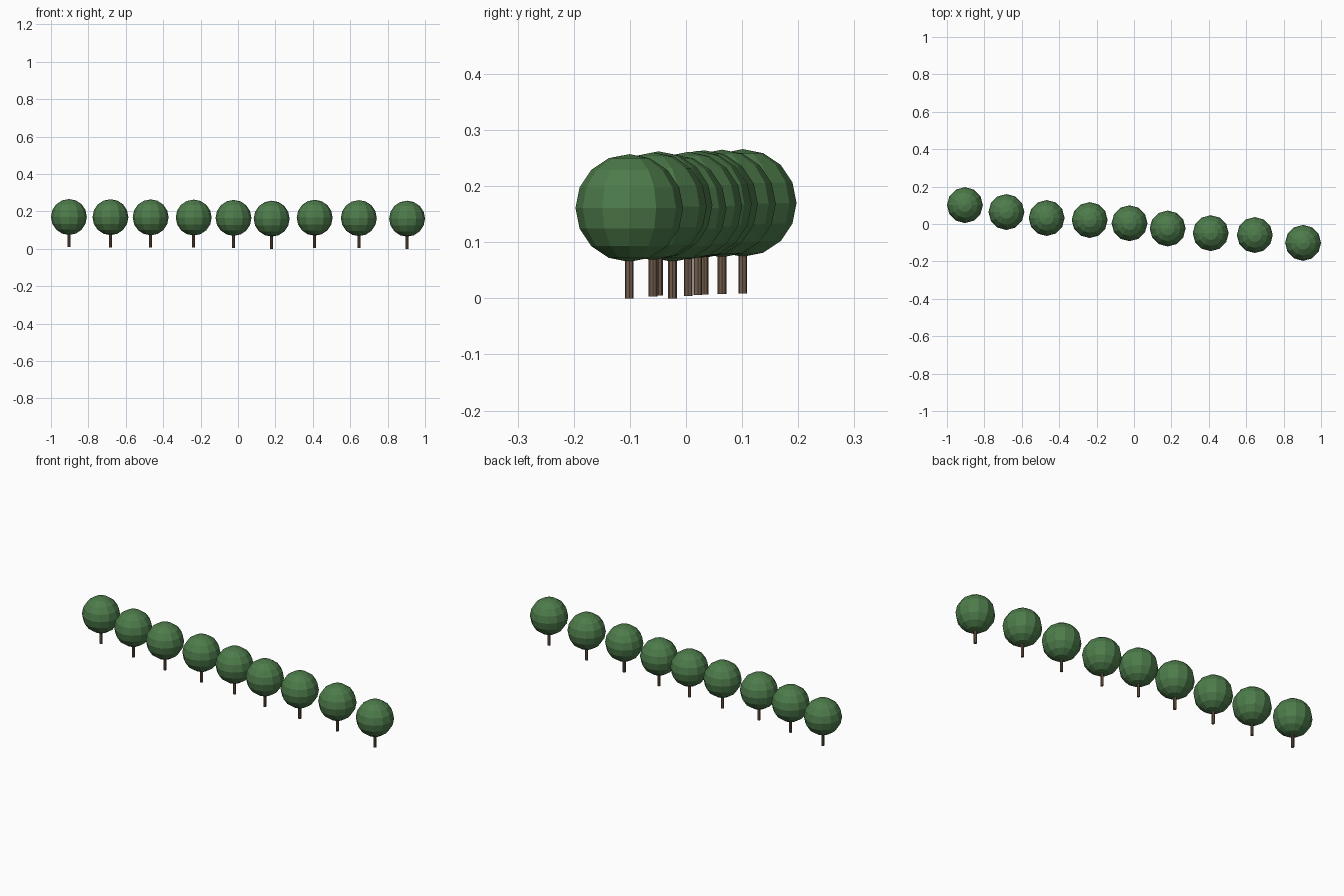
import bpy

if "Cube" in bpy.data.objects:
    bpy.data.objects.remove(bpy.data.objects["Cube"])

def material(name, rgb):
    m = bpy.data.materials.new(name)
    m.diffuse_color = (*rgb, 1)
    m.use_nodes = True
    m.node_tree.nodes["Principled BSDF"].inputs["Base Color"].default_value = m.diffuse_color
    return m

leaf = material("leaf green", (0.075, 0.20, 0.07))
bark = material("bark brown", (0.17, 0.11, 0.07))

BALL_R, BALL_Z = 0.096, 0.161
TRUNK_R, TRUNK_H = 0.0078, 0.075

# Ground point of each tree along the row
spots = [(-0.904, 0.101, 0.009), (-0.682, 0.064, 0.008), (-0.467, 0.032, 0.007),
         (-0.237, 0.021, 0.006), (-0.024, 0.004, 0.004), (0.180, -0.024, 0.0),
         (0.410, -0.049, 0.005), (0.646, -0.059, 0.003), (0.904, -0.101, 0.0)]

for i, (x, y, z) in enumerate(spots, 1):
    # Slim trunk, its top tucked into the crown
    bpy.ops.mesh.primitive_cylinder_add(vertices=8, radius=TRUNK_R, depth=TRUNK_H,
                                        location=(x, y, z + TRUNK_H / 2))
    trunk = bpy.context.object
    trunk.name = f"trunk_{i}"
    trunk.data.materials.append(bark)

    # Faceted round crown
    bpy.ops.mesh.primitive_uv_sphere_add(segments=12, ring_count=8, radius=BALL_R,
                                         location=(x, y, z + BALL_Z))
    crown = bpy.context.object
    crown.name = f"crown_{i}"
    crown.data.materials.append(leaf)
